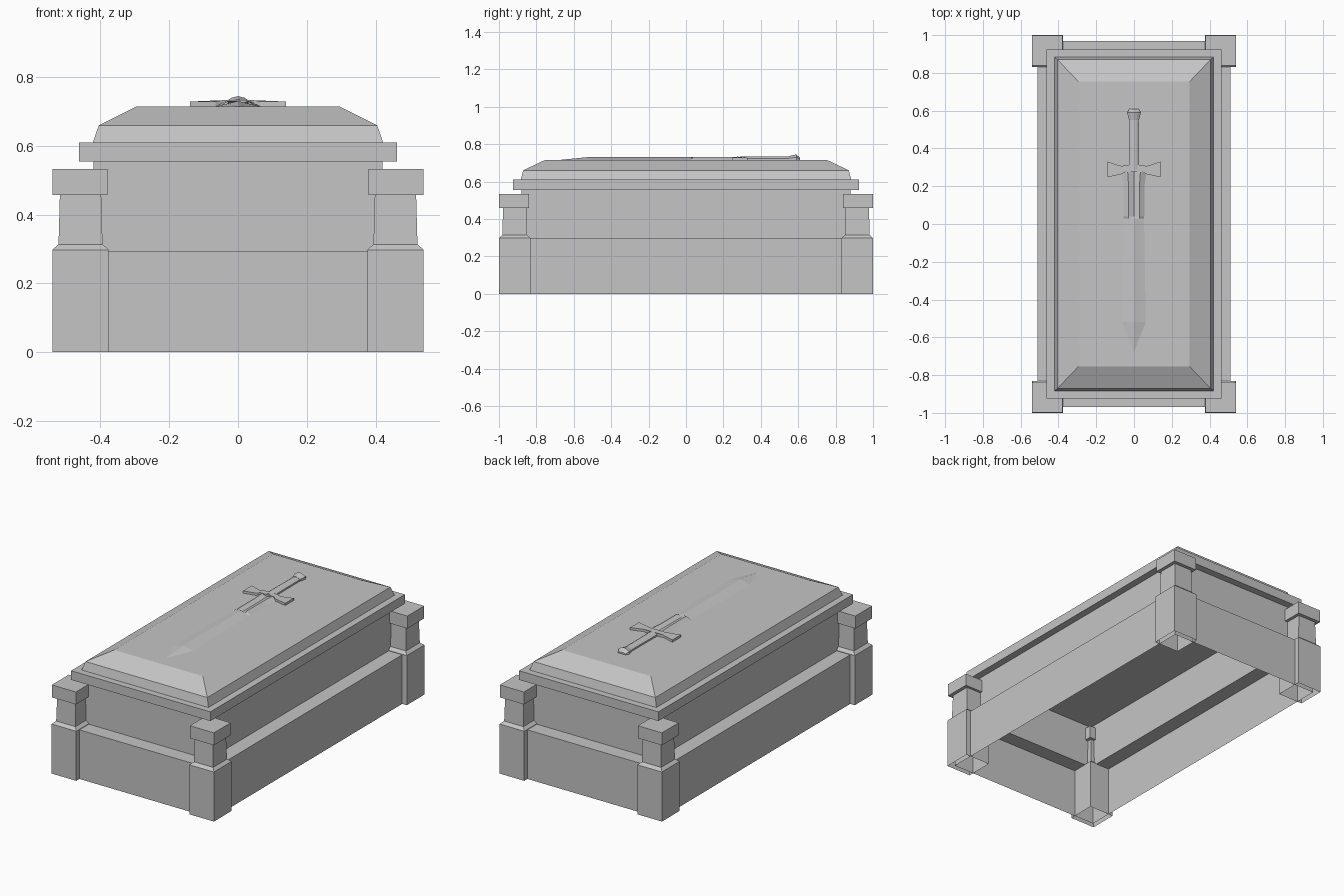
import bpy
import bmesh

if "Cube" in bpy.data.objects:
    bpy.data.objects.remove(bpy.data.objects["Cube"], do_unlink=True)

stone = bpy.data.materials.new("grey_stone")
stone.use_nodes = True
GREY = (0.56, 0.56, 0.56, 1)
stone.diffuse_color = GREY
stone.node_tree.nodes["Principled BSDF"].inputs["Base Color"].default_value = GREY


def finish(name, bm):
    """Turn a bmesh into a stone object."""
    mesh = bpy.data.meshes.new(name)
    bm.to_mesh(mesh)
    bm.free()
    mesh.materials.append(stone)
    obj = bpy.data.objects.new(name, mesh)
    bpy.context.collection.objects.link(obj)
    return obj


def tower(name, rings, cx=0, cy=0, bottom=True, top=True):
    """Stack rectangular rings of (half width, half depth, height)."""
    bm = bmesh.new()
    loops = []
    for hx, hy, z in rings:
        corners = ((-hx, -hy), (hx, -hy), (hx, hy), (-hx, hy))
        loops.append([bm.verts.new((cx + x, cy + y, z)) for x, y in corners])
    for low, high in zip(loops, loops[1:]):
        for i in range(4):
            j = (i + 1) % 4
            bm.faces.new((low[i], low[j], high[j], high[i]))
    if bottom:
        bm.faces.new(loops[0][::-1])
    if top:
        bm.faces.new(loops[-1])
    return finish(name, bm)


def strip(name, stations):
    """Skin cross-sections of (x, z) points placed along y, closing the ends."""
    bm = bmesh.new()
    rows = [[bm.verts.new((x, y, z)) for x, z in pts] for y, pts in stations]
    for a, b in zip(rows, rows[1:]):
        for i in range(len(a) - 1):
            bm.faces.new((a[i], a[i + 1], b[i + 1], b[i]))
    bm.faces.new(rows[0][::-1])
    bm.faces.new(rows[-1])
    bmesh.ops.remove_doubles(bm, verts=bm.verts, dist=0.0001)
    return finish(name, bm)


# Hollow chest, open underneath, with a ledge around the plinth
tower("chest_body", [(0.51, 0.97, 0), (0.51, 0.97, 0.295),
                     (0.42, 0.88, 0.295), (0.42, 0.88, 0.557)],
      bottom=False, top=False)

# Lid: overhanging slab and a bevelled crown
tower("lid_slab", [(0.463, 0.924, 0.555), (0.463, 0.924, 0.61)])
tower("lid_crown", [(0.422, 0.884, 0.61), (0.405, 0.87, 0.66),
                    (0.295, 0.755, 0.715)], bottom=False)

# Four corner posts
for sx, side in ((-1, "right"), (1, "left")):
    for sy, end in ((-1, "front"), (1, "back")):
        x, y = sx * 0.458, sy * 0.916
        tag = f"{end}_{side}"
        tower(f"post_{tag}", [(0.082, 0.084, 0), (0.082, 0.084, 0.298),
                              (0.064, 0.066, 0.314), (0.060, 0.062, 0.46)],
              x, y, bottom=False, top=False)
        tower(f"post_cap_{tag}", [(0.08, 0.08, 0.458), (0.08, 0.08, 0.533)],
              sx * 0.459, sy * 0.919)

# Sword blade: ridged, with a recessed groove near the guard
TOP = 0.714


def blade_section(w, ridge, groove):
    shoulder = ridge if groove else (TOP + ridge) / 2
    centre = TOP + 0.006 if groove else ridge
    f = w / 2
    return [(-w, TOP), (-f, shoulder), (0, centre), (f, shoulder), (w, TOP)]


blade = [(-0.68, 0.001, TOP + 0.001, False), (-0.52, 0.066, 0.731, False),
         (0.03, 0.057, 0.731, False), (0.04, 0.057, 0.731, True),
         (0.20, 0.057, 0.731, True), (0.28, 0.068, 0.731, True)]
strip("sword_blade", [(y, blade_section(w, r, g)) for y, w, r, g in blade])

# Sword grip and flared pommel, with a faceted back
def round_section(w, h):
    return [(-w, TOP), (-w, TOP + h * 0.5), (-w / 2, TOP + h * 0.85), (0, TOP + h),
            (w / 2, TOP + h * 0.85), (w, TOP + h * 0.5), (w, TOP)]


strip("sword_grip", [(0.29, round_section(0.027, 0.021)),
                     (0.56, round_section(0.025, 0.021))])
strip("sword_pommel", [(0.55, round_section(0.026, 0.022)),
                       (0.59, round_section(0.036, 0.031)),
                       (0.61, round_section(0.024, 0.012))])

# Sword guard with widening ends
half = [(0.14, 0.248), (0.065, 0.264), (0.045, 0.276)]
back = [(0.045, 0.312), (0.065, 0.306), (0.14, 0.33)]
right = half[::-1] + back[::-1]
outline = [(-x, y) for x, y in half] + right + [(-x, y) for x, y in back]
bm = bmesh.new()
face = bm.faces.new([bm.verts.new((x, y, TOP)) for x, y in outline])
lifted = bmesh.ops.extrude_face_region(bm, geom=[face])["geom"]
for v in lifted:
    if isinstance(v, bmesh.types.BMVert):
        v.co.z += 0.015 if abs(v.co.x) > 0.05 else 0.019
bmesh.ops.recalc_face_normals(bm, faces=bm.faces)
finish("sword_guard", bm)
